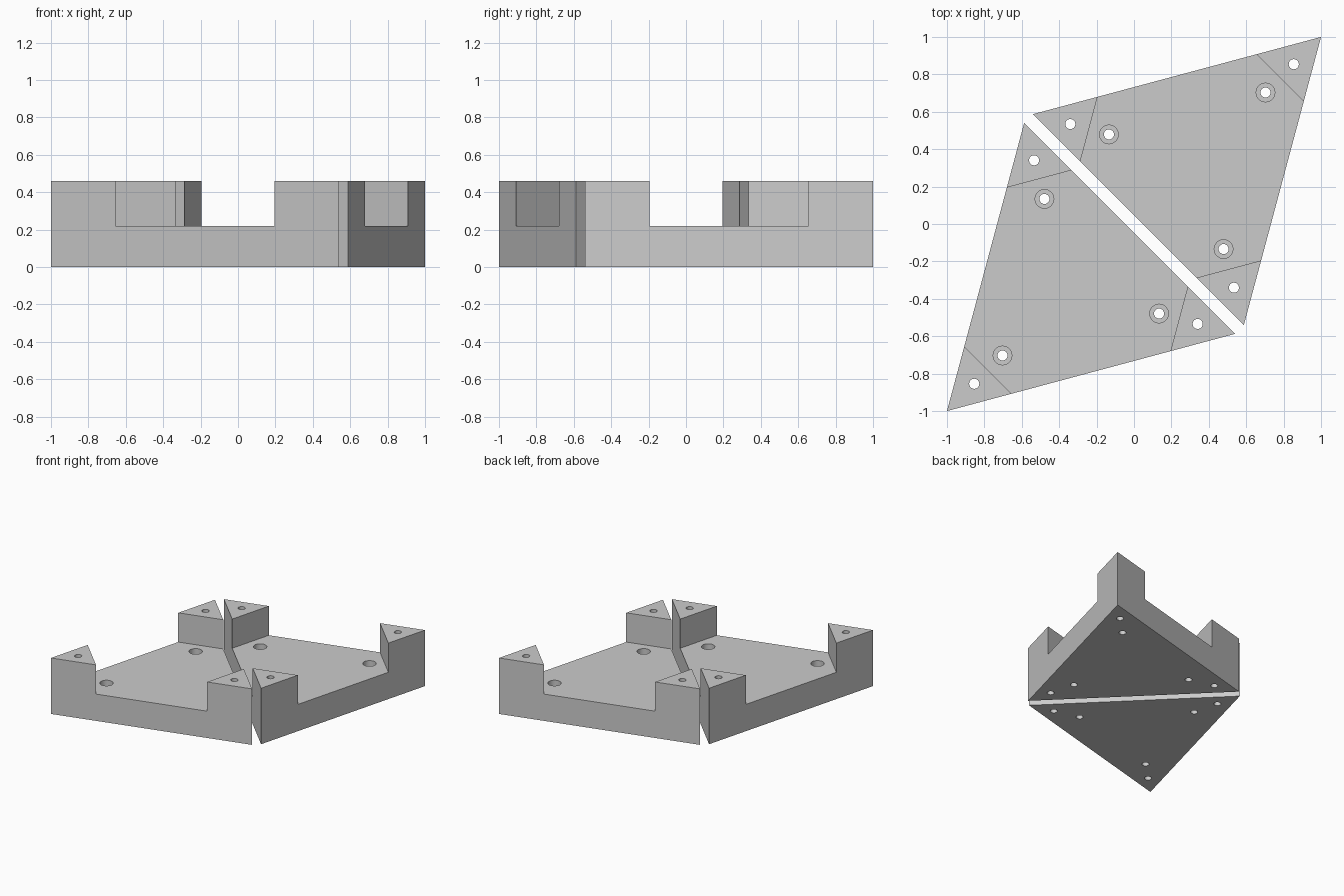
import bpy, math

if "Cube" in bpy.data.objects:
    bpy.data.objects.remove(bpy.data.objects["Cube"])

H, FLOOR = 0.46, 0.22           # total height, plate thickness
R = 0.9203                      # corner radius of each triangle
POST = 0.357                    # side of each corner post
HOLE, HEAD = 0.027, 0.05        # screw hole and screw head radii

grey = bpy.data.materials.new("grey")
grey.diffuse_color = (0.6, 0.6, 0.6, 1)
grey.use_nodes = True
grey.node_tree.nodes["Principled BSDF"].inputs["Base Color"].default_value = grey.diffuse_color


def prism(name, sides, radius, x, y, z0, z1, corner=0.0):
    """Upright prism whose first corner points along the angle 'corner'."""
    pts = [(x + radius * math.cos(corner + math.tau * i / sides),
            y + radius * math.sin(corner + math.tau * i / sides))
           for i in range(sides)]
    verts = [(px, py, z) for z in (z0, z1) for px, py in pts]
    faces = [tuple(reversed(range(sides))), tuple(range(sides, 2 * sides))]
    faces += [(i, (i + 1) % sides, (i + 1) % sides + sides, i + sides) for i in range(sides)]
    mesh = bpy.data.meshes.new(name)
    mesh.from_pydata(verts, [], faces)
    mesh.materials.append(grey)
    ob = bpy.data.objects.new(name, mesh)
    bpy.context.collection.objects.link(ob)
    return ob


def cut(target, cutter):
    mod = target.modifiers.new("cut", 'BOOLEAN')
    mod.operation, mod.solver, mod.object = 'DIFFERENCE', 'EXACT', cutter
    bpy.context.view_layer.objects.active = target
    bpy.ops.object.modifier_apply(modifier=mod.name)
    bpy.data.objects.remove(cutter)


def bracket(name, angle):
    cx, cy = 0.3493 * math.sqrt(2) * math.cos(angle), 0.3493 * math.sqrt(2) * math.sin(angle)
    body = prism(name, 3, R, cx, cy, 0, H, angle)
    # An inverted triangle clears the middle and leaves the corner posts
    inner = 2 * (R - POST * math.cos(math.pi / 6))
    cut(body, prism("pocket_cutter", 3, inner, cx, cy, FLOOR, H + 0.2, angle + math.pi))
    for k in range(3):
        a = angle + k * math.tau / 3
        c, s = math.cos(a), math.sin(a)
        # Hole through the post
        d = R - POST / math.sqrt(3)
        cut(body, prism("post_hole", 24, HOLE, cx + d * c, cy + d * s, -0.1, H + 0.1))
        # Counterbored hole through the plate
        d = R - 0.42
        cut(body, prism("plate_hole", 24, HOLE, cx + d * c, cy + d * s, -0.1, H))
        cut(body, prism("screw_head", 32, HEAD, cx + d * c, cy + d * s, FLOOR - 0.08, H))
    bpy.ops.object.select_all(action='DESELECT')
    body.select_set(True)
    bpy.context.view_layer.objects.active = body
    bpy.ops.object.shade_smooth_by_angle(angle=math.radians(30))


bracket("front_left_bracket", math.radians(225))
bracket("back_right_bracket", math.radians(45))
